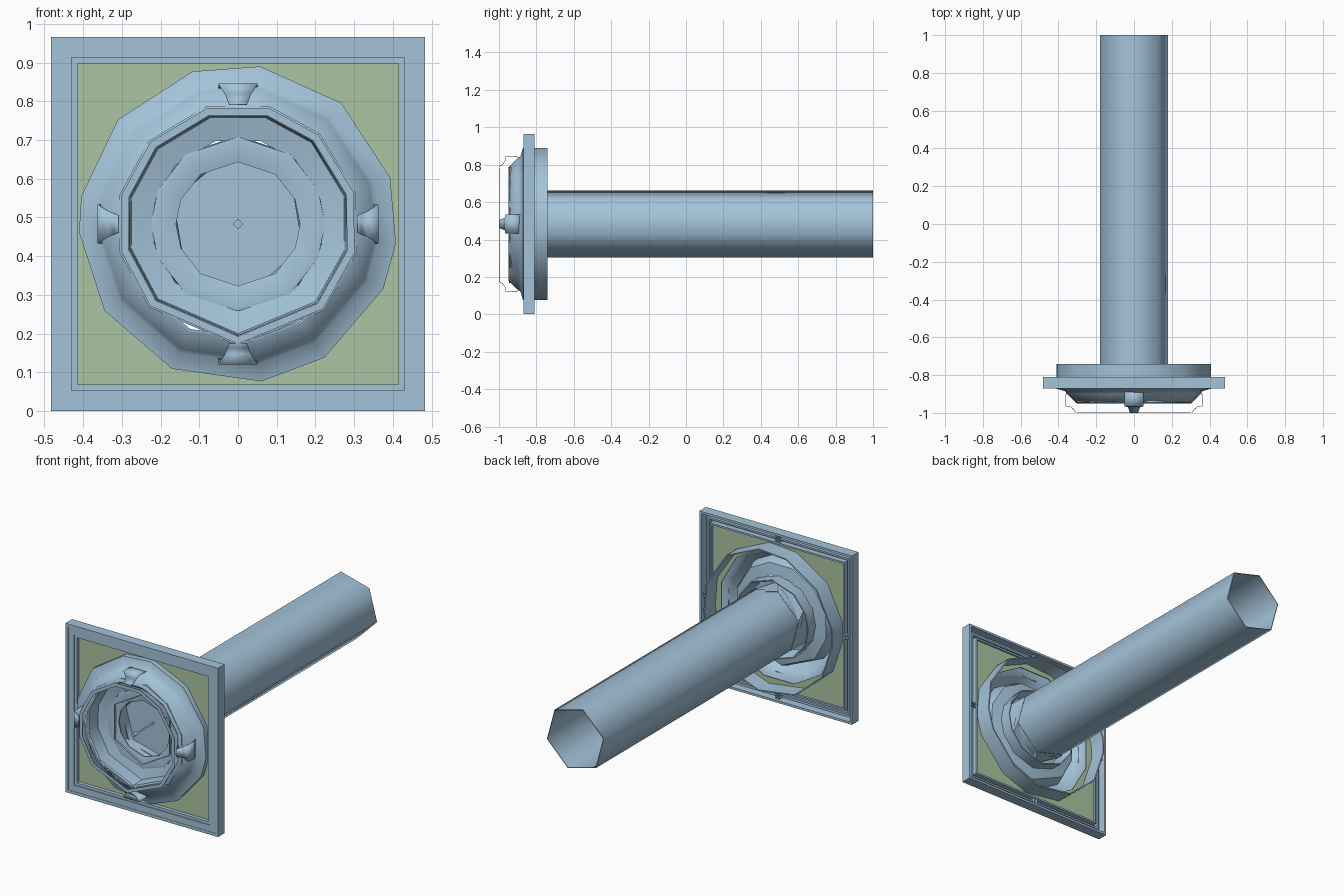
import bpy, bmesh, math

if "Cube" in bpy.data.objects:
    bpy.data.objects.remove(bpy.data.objects["Cube"])

CZ = 0.483  # height of the central axis


def material(name, rgb):
    m = bpy.data.materials.new(name)
    m.diffuse_color = (*rgb, 1)
    m.use_nodes = True
    m.node_tree.nodes["Principled BSDF"].inputs["Base Color"].default_value = m.diffuse_color
    return m


BLUE = material("pale_blue", (0.37, 0.55, 0.70))
GREEN = material("sage_green", (0.41, 0.56, 0.36))

# slightly uneven angles of the low-poly round trim, and regular ones
TRIM = [17, 49.6, 82, 106.6, 139, 170, 183, 213, 245.5, 278.5, 303, 336, 353]
TEN = [0, 23, 53, 90, 127, 157, 180, 203, 233, 270, 307, 337]
RIM = [15, 48, 75, 105, 137, 166, 193, 223, 270, 315, 346]
HEX = [60 * i - 15 for i in range(6)]
POINTY = [60 * i - 30 for i in range(6)]
SQUARE = [45, 135, 225, 315]


def finish(bm, name, mat, angle=50):
    bmesh.ops.recalc_face_normals(bm, faces=bm.faces)
    me = bpy.data.meshes.new(name)
    bm.to_mesh(me)
    bm.free()
    me.materials.append(mat)
    ob = bpy.data.objects.new(name, me)
    bpy.context.collection.objects.link(ob)
    if angle:
        bpy.ops.object.select_all(action='DESELECT')
        ob.select_set(True)
        bpy.context.view_layer.objects.active = ob
        bpy.ops.object.shade_smooth_by_angle(angle=math.radians(angle))
    return ob


def ring(bm, angles, r, y):
    return [bm.verts.new((r * math.cos(math.radians(a)), y,
                          CZ + r * math.sin(math.radians(a)))) for a in angles]


def bridge(bm, a, b):
    n = len(a)
    for i in range(n):
        j = (i + 1) % n
        bm.faces.new((a[i], a[j], b[j], b[i]))


def lathe(name, angles, profile, mat=BLUE, closed=True, scale=1, angle=50):
    """Turn a (radius, y) profile around the long axis."""
    bm = bmesh.new()
    rows = [ring(bm, angles, r * scale, y) for r, y in profile]
    for a, b in zip(rows, rows[1:] + (rows[:1] if closed else [])):
        bridge(bm, a, b)
    return finish(bm, name, mat, angle)


def box(bm, x, y, z):
    vs = [bm.verts.new((a, b, c)) for a in x for b in y for c in z]
    for f in ((0, 1, 3, 2), (4, 6, 7, 5), (0, 4, 5, 1), (2, 3, 7, 6), (0, 2, 6, 4), (1, 5, 7, 3)):
        bm.faces.new([vs[i] for i in f])


# square frame: stepped front, channelled back
lathe("square_frame", SQUARE, [
    (.415, -.825), (.415, -.863), (.430, -.863), (.430, -.868), (.466, -.868),
    (.466, -.870), (.4825, -.870), (.4825, -.81), (.470, -.81), (.470, -.855),
    (.448, -.855), (.448, -.835), (.438, -.835), (.438, -.855), (.425, -.855),
    (.425, -.825)], scale=math.sqrt(2), angle=0)

# small joints in the middle of each frame side, on the back
bm = bmesh.new()
for s in (-1, 1):
    for e in (-1, 1):
        o, w = e * .009, .003
        lo, hi = sorted((s * .42, s * .472))
        box(bm, (o - w, o + w), (-.86, -.825), (CZ + lo, CZ + hi))
        box(bm, (lo, hi), (-.86, -.825), (CZ + o - w, CZ + o + w))
finish(bm, "frame_joints", BLUE, 0)

# green panel with a round hole
bm = bmesh.new()
loops = []
for y in (-.842, -.836):
    hole = ring(bm, [15 + 30 * i for i in range(12)], .375, y)
    edge = []
    for v in hole:
        dx, dz = v.co.x, v.co.z - CZ
        k = .42 / max(abs(dx), abs(dz))
        edge.append(bm.verts.new((dx * k, y, CZ + dz * k)))
    bridge(bm, hole, edge)
    for q in range(4):  # fill the square corners
        i, j = 3 * q + 0, 3 * q + 1
        a = math.radians(45 + 90 * q)
        c = bm.verts.new((math.copysign(.42, math.cos(a)), y,
                          CZ + math.copysign(.42, math.sin(a))))
        bm.faces.new((edge[i], c, edge[j]))
    loops.append(hole)
bridge(bm, *loops)
finish(bm, "green_panel", GREEN, 0)

# round trim: outer wall, front flange and sloped bezel, hollow behind
lathe("round_trim", TRIM, [
    (.411, -.74), (.411, -.872), (.365, -.885), (.355, -.90), (.305, -.95),
    (.298, -.95), (.345, -.895), (.36, -.875), (.404, -.865), (.404, -.74)])

# stepped inner cup
lathe("inner_cup", RIM, [
    (.315, -.945), (.297, -.95), (.288, -.945), (.283, -.87), (.222, -.855),
    (.222, -.848), (.290, -.86), (.308, -.90)], angle=40)
lathe("cup_collar", TEN, [
    (.225, -.86), (.212, -.862), (.16, -.85), (.16, -.842), (.20, -.842), (.222, -.78),
    (.228, -.78)], angle=40)

# hexagonal well twisting into the tube, with its floor
bm = bmesh.new()
a = ring(bm, POINTY, .20, -.868)
b = ring(bm, POINTY, .20, -.83)
c = ring(bm, HEX, .188, -.76)
bridge(bm, a, b)
bridge(bm, b, c)
bm.faces.new(c)
finish(bm, "hex_well", BLUE)

# long open hexagonal tube
lathe("tube", HEX, [(.186, -.80), (.186, 1.0), (.182, 1.0), (.182, -.80)], angle=70)

# thin centre pin
bm = bmesh.new()
rows = [ring(bm, [0, 90, 180, 270], r, y) for r, y in
        ((.013, -.95), (.013, -.92), (.006, -.91), (.006, -.76))]
for p, q in zip(rows, rows[1:]):
    bridge(bm, p, q)
bm.faces.new(rows[0])
bm.faces.new(rows[-1])
finish(bm, "centre_pin", BLUE, 0)

# flat retaining ring at the very front
lathe("front_ring", RIM, [(.310, -1.0), (.290, -1.0), (.290, -.997), (.310, -.997)], angle=0)

# four bent clips holding the front ring
for k in range(4):
    bm = bmesh.new()
    t = math.radians(90 * k)
    rows = []
    for r, y, w in ((.345, -.88, .05), (.361, -.905, .05), (.361, -.965, .05),
                    (.335, -.968, .033), (.318, -.982, .027), (.308, -.998, .022)):
        rows.append([bm.verts.new((r * math.cos(t) - s * w * math.sin(t), y,
                                   CZ + r * math.sin(t) + s * w * math.cos(t)))
                     for s in (-1, 1)])
    for p, q in zip(rows, rows[1:]):
        bm.faces.new((p[0], p[1], q[1], q[0]))
    ob = finish(bm, f"clip_{k + 1}", BLUE, 40)
    mod = ob.modifiers.new("thickness", 'SOLIDIFY')
    mod.thickness = .003
    mod.offset = 0
